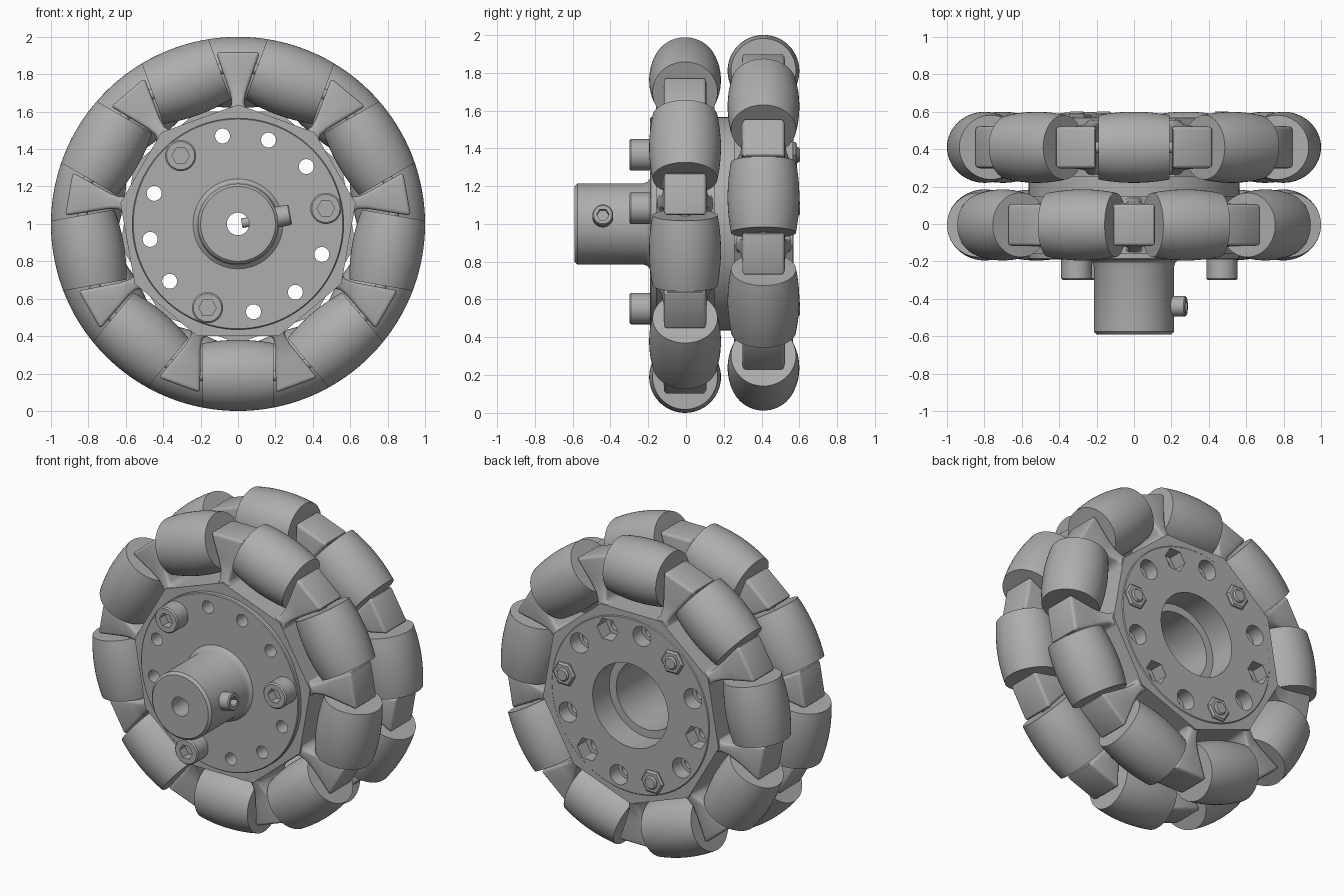
import bpy, bmesh
from math import pi, cos, sin, sqrt, radians
from mathutils import Matrix

cube = bpy.data.objects.get("Cube")
if cube:
    bpy.data.objects.remove(cube, do_unlink=True)

GREY = (0.42, 0.42, 0.42, 1)
grey = bpy.data.materials.new("plain grey")
grey.use_nodes = True
grey.diffuse_color = GREY
grey.node_tree.nodes["Principled BSDF"].inputs["Base Color"].default_value = GREY

HUB = Matrix.Translation((0, 0, 1))
COUNT = 9
STEP = 2 * pi / COUNT
ROWS = {"front": (-0.005, 0), "back": (0.41, STEP / 2)}


def make(name, rings, closed, loop_rings, matrix):
    """Join rings of points into a surface."""
    bm = bmesh.new()
    grid = [[bm.verts.new(p) for p in ring] for ring in rings]
    n, m = len(grid), len(grid[0])
    for i in range(n if loop_rings else n - 1):
        for j in range(m if closed else m - 1):
            a, b = grid[i], grid[(i + 1) % n]
            k = (j + 1) % m
            bm.faces.new((a[j], a[k], b[k], b[j]))
    if closed and not loop_rings:
        bm.faces.new(grid[0])
        bm.faces.new(grid[-1])
    bmesh.ops.remove_doubles(bm, verts=bm.verts, dist=1e-5)
    bmesh.ops.recalc_face_normals(bm, faces=bm.faces)
    mesh = bpy.data.meshes.new(name)
    bm.to_mesh(mesh)
    bm.free()
    mesh.materials.append(grey)
    ob = bpy.data.objects.new(name, mesh)
    ob.matrix_world = matrix
    bpy.context.collection.objects.link(ob)
    return ob


def lathe(name, profile, matrix=HUB, n=64, closed=False):
    """Turn a (radius, y) profile around the y axis."""
    rings = [[(r * cos(2 * pi * i / n), y, r * sin(2 * pi * i / n)) for r, y in profile]
             for i in range(n)]
    return make(name, rings, closed, True, matrix)


def rod(name, r, y0, y1, matrix=HUB, n=32):
    return lathe(name, [(0, y0), (r, y0), (r, y1), (0, y1)], matrix, n)


def activate(ob):
    bpy.context.view_layer.update()
    bpy.ops.object.select_all(action='DESELECT')
    ob.select_set(True)
    bpy.context.view_layer.objects.active = ob


def cut(ob, cutters):
    for cutter in cutters:
        mod = ob.modifiers.new("cut", 'BOOLEAN')
        mod.operation, mod.solver, mod.object = 'DIFFERENCE', 'EXACT', cutter
        activate(ob)
        bpy.ops.object.modifier_apply(modifier=mod.name)
        bpy.data.objects.remove(cutter, do_unlink=True)


def smooth(ob, angle=30):
    activate(ob)
    bpy.ops.object.shade_smooth_by_angle(angle=radians(angle))


def bevel(ob, width):
    mod = ob.modifiers.new("bevel", 'BEVEL')
    mod.width, mod.segments, mod.angle_limit = width, 3, radians(40)
    activate(ob)
    bpy.ops.object.modifier_apply(modifier=mod.name)


def copy(ob, name, matrix):
    new = bpy.data.objects.new(name, ob.data)
    new.matrix_world = matrix
    bpy.context.collection.objects.link(new)


def bolt_spot(i):
    a = radians(10 + 30 * i)
    return Matrix.Translation((0.477 * cos(a), 0, 1 + 0.477 * sin(a)))


# Hub with shaft boss, flange and stepped rear bore
core = lathe("hub_core", [
    (0.06, -0.59), (0.2, -0.59), (0.215, -0.575), (0.215, -0.225), (0.222, -0.205),
    (0.24, -0.19), (0.56, -0.19), (0.565, -0.185), (0.565, 0.565), (0.56, 0.57),
    (0.27, 0.57), (0.27, 0.4), (0.22, 0.4), (0.22, -0.12), (0.06, -0.12)],
    n=96, closed=True)

# Ring of bolt holes: bolts in every fourth, hex or round pockets behind the rest
for i in range(12):
    if i % 4:
        hex_pocket = i % 4 == 2
        cut(core, [rod("hole_cutter", 0.04, -0.4, 0.8, bolt_spot(i), 24),
                   rod("pocket_cutter", 0.075 if hex_pocket else 0.064, 0.48, 0.7,
                       bolt_spot(i), 6 if hex_pocket else 32)])
smooth(core)

# Cap bolts and nuts
bolt = lathe("bolt", [(0, -0.3), (0.075, -0.3), (0.083, -0.292), (0.083, -0.188),
                      (0.042, -0.188), (0.042, 0.592), (0.034, 0.602), (0, 0.602)],
             bolt_spot(0), 32)
cut(bolt, [rod("socket_cutter", 0.047, -0.4, -0.24, bolt_spot(0), 6)])
smooth(bolt)
nut = lathe("nut", [(0, 0.55), (0.08, 0.55), (0.08, 0.578), (0.068, 0.588), (0, 0.588)],
            bolt_spot(0), 6)
for i in (4, 8):
    copy(bolt, "bolt", bolt_spot(i))
    copy(nut, "nut", bolt_spot(i))

# Set screw through the side of the boss
side = (Matrix.Translation((0, -0.44, 1)) @ Matrix.Rotation(radians(-10), 4, 'Y')
        @ Matrix.Rotation(-pi / 2, 4, 'Z'))
screw = lathe("set_screw", [(0, 0.02), (0.026, 0.02), (0.026, 0.18), (0.055, 0.18),
                            (0.055, 0.278), (0.049, 0.284), (0, 0.284)], side, 32)
cut(screw, [rod("socket_cutter", 0.033, 0.24, 0.4, side, 6)])
smooth(screw)

# Nine-sided rim, flat under each roller
rim_rings = []
for i in range(COUNT * 4):
    a = i * STEP / 4
    off = (a + STEP / 2) % STEP - STEP / 2
    outer = 0.6 / cos(STEP / 2 - abs(off))
    rim_rings.append([(r * sin(a), y, r * cos(a)) for r, y in
                      ((0.55, -0.155), (outer, -0.155), (outer, 0.155), (0.55, 0.155))])
rim = make("rim", rim_rings, True, True, HUB)

# Spoke: narrow neck flaring to a block, thinner away from the rim
stations = [(0.57, 0.1, 0.15), (0.61, 0.055, 0.15), (0.64, 0.03, 0.144),
            (0.7, 0.042, 0.124), (0.76, 0.063, 0.115), (0.918, 0.118, 0.112)]
spoke = make("spoke", [[(-w, -t, r), (w, -t, r), (w, t, r), (-w, t, r)]
                       for r, w, t in stations], True, False, HUB)
bevel(spoke, 0.018)
smooth(spoke, 35)

# Barrel roller whose outer line follows the wheel circle
HALF, PITCH = 0.19, 0.81
ts = [HALF * (k / 8 - 1) for k in range(17)]
barrel = [(0, -HALF)] + [(sqrt(1 - t * t) - PITCH, t) for t in ts] + [(0, HALF)]
LAY = Matrix.Translation((0, 0, PITCH)) @ Matrix.Rotation(-pi / 2, 4, 'Z')
roller = lathe("roller", barrel, HUB, 56)
smooth(roller)
axle = rod("axle", 0.03, -0.215, 0.215, HUB, 16)
smooth(axle)

# Two rows, the back one turned half a step
for row, (y, turn) in ROWS.items():
    place = Matrix.Translation((0, y, 1))
    copy(rim, row + "_rim", place @ Matrix.Rotation(turn, 4, 'Y'))
    for k in range(COUNT):
        arm = place @ Matrix.Rotation(turn + k * STEP, 4, 'Y')
        gap = place @ Matrix.Rotation(turn + (k + 0.5) * STEP, 4, 'Y')
        copy(spoke, row + "_spoke", arm)
        copy(roller, row + "_roller", gap @ LAY)
        copy(axle, row + "_axle", gap @ LAY)
for ob in (rim, spoke, roller, axle):
    bpy.data.objects.remove(ob, do_unlink=True)
